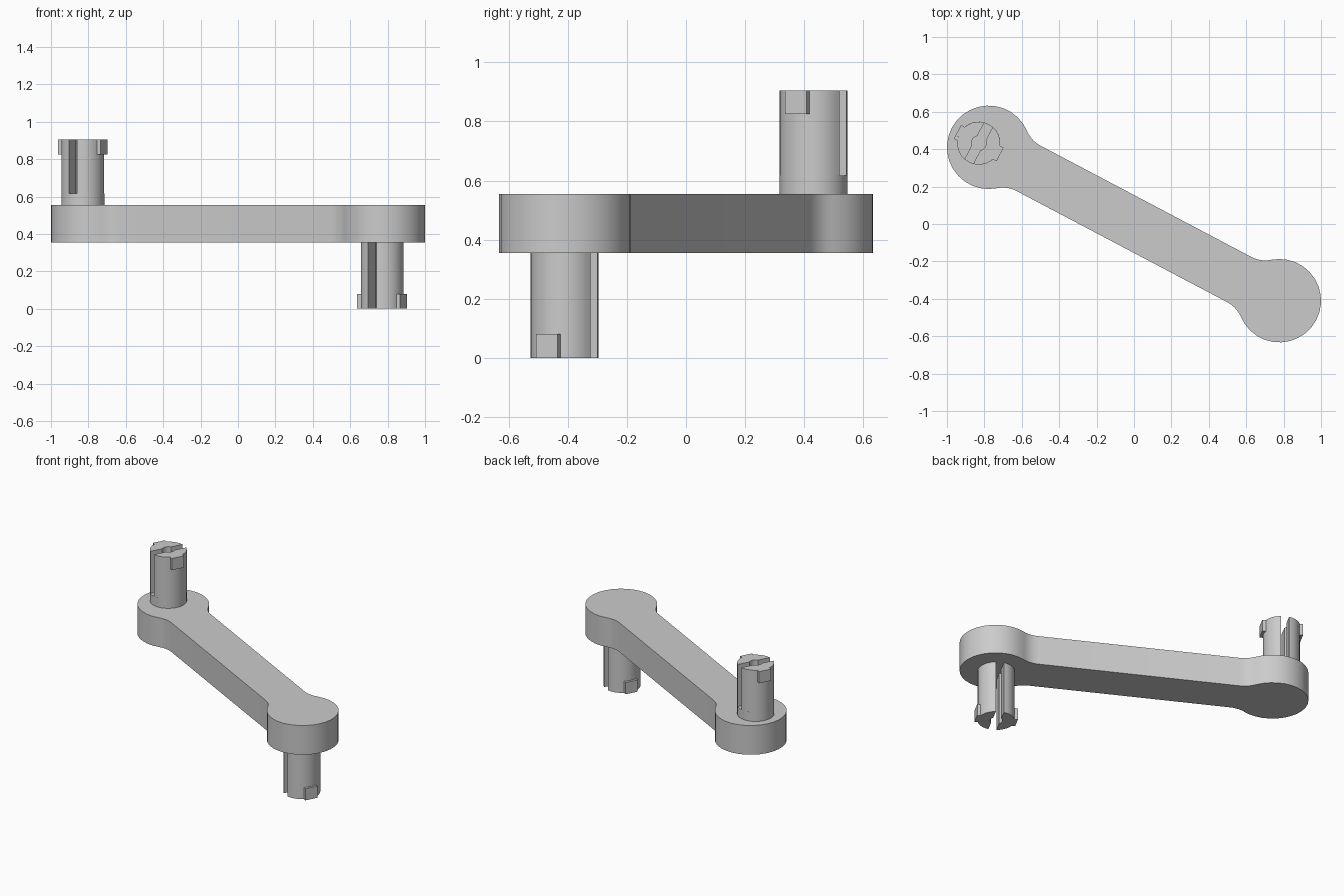
import bpy, bmesh
from math import pi, radians, sin, cos, asin, acos, atan2, hypot, sqrt

cube = bpy.data.objects.get("Cube")
if cube:
    bpy.data.objects.remove(cube, do_unlink=True)

grey = bpy.data.materials.new("plain grey")
grey.use_nodes = True
grey.diffuse_color = (0.6, 0.6, 0.6, 1)
grey.node_tree.nodes["Principled BSDF"].inputs["Base Color"].default_value = (0.6, 0.6, 0.6, 1)

# Shared dimensions
END_X, END_Y = 0.777, 0.41
ANGLE = atan2(-END_Y, END_X)
HALF_LENGTH = hypot(END_X, END_Y)
BAR_LOW, BAR_HIGH = 0.355, 0.555


def arc(cx, cy, radius, start, end, steps):
    return [(cx + radius * cos(start + (end - start) * i / steps),
             cy + radius * sin(start + (end - start) * i / steps))
            for i in range(steps + 1)]


def turned(points):
    return [(-x, -y) for x, y in points]


def extrude(name, outlines, low, high, centre=(0, 0)):
    """Prism from one or more flat outlines, turned to the arm's direction."""
    bm = bmesh.new()
    for outline in outlines:
        face = bm.faces.new([bm.verts.new((x, y, low)) for x, y in outline])
        moved = bmesh.ops.extrude_face_region(bm, geom=[face])["geom"]
        for v in moved:
            if isinstance(v, bmesh.types.BMVert):
                v.co.z = high
    bmesh.ops.recalc_face_normals(bm, faces=bm.faces[:])
    mesh = bpy.data.meshes.new(name)
    bm.to_mesh(mesh)
    bm.free()
    mesh.materials.append(grey)
    obj = bpy.data.objects.new(name, mesh)
    obj.location = (*centre, 0)
    obj.rotation_euler.z = ANGLE
    bpy.context.collection.objects.link(obj)
    bpy.ops.object.select_all(action="DESELECT")
    obj.select_set(True)
    bpy.context.view_layer.objects.active = obj
    bpy.ops.object.shade_smooth_by_angle(angle=radians(30))
    return obj


# Arm: straight bar blending into a round boss at each end
boss, half_width, fillet = 0.223, 0.137, 0.155
rise = half_width + fillet
run = sqrt((boss + fillet) ** 2 - rise ** 2)
cap_angle = pi - atan2(rise, run)
blend = arc(HALF_LENGTH - run, rise, fillet, atan2(-rise, run), -pi / 2, 5)[1:]
mirrored_blend = [(x, -y) for x, y in reversed(blend)]
end = mirrored_blend + arc(HALF_LENGTH, 0, boss, -cap_angle, cap_angle, 22) + blend
extrude("arm", [end + turned(end)], BAR_LOW, BAR_HIGH)

# Split pin halves (with a central bore) and their snap tabs
radius, slot, bore = 0.115, 0.0255, 0.04
open_angle, bore_angle = acos(slot / radius), acos(slot / bore)
half = (arc(0, 0, radius, -open_angle, open_angle, 14)
        + arc(0, 0, bore, bore_angle, -bore_angle, 5))
tab_half, tab_reach = 0.0415, 0.129
tab_angle = asin(tab_half / radius)
tab = ([(tab_reach, -tab_half), (tab_reach, tab_half)]
       + arc(0, 0, radius, tab_angle, -tab_angle, 4))


def split_pin(name, centre, low, high, tab_low, tab_high):
    extrude(name + "_halves", [half, turned(half)], low, high, centre)
    extrude(name + "_tabs", [tab, turned(tab)], tab_low, tab_high, centre)


# Upper pin stands on a solid collar; lower pin is split all the way
upper_centre, collar_top, top = (-0.83, 0.432), 0.617, 0.905
extrude("upper_pin_collar", [arc(0, 0, radius, 0, 2 * pi, 28)[:-1]],
        BAR_HIGH, collar_top, upper_centre)
split_pin("upper_pin", upper_centre, collar_top, top, top - 0.08, top)
split_pin("lower_pin", (0.771, -0.411), 0, BAR_LOW, 0, 0.08)
